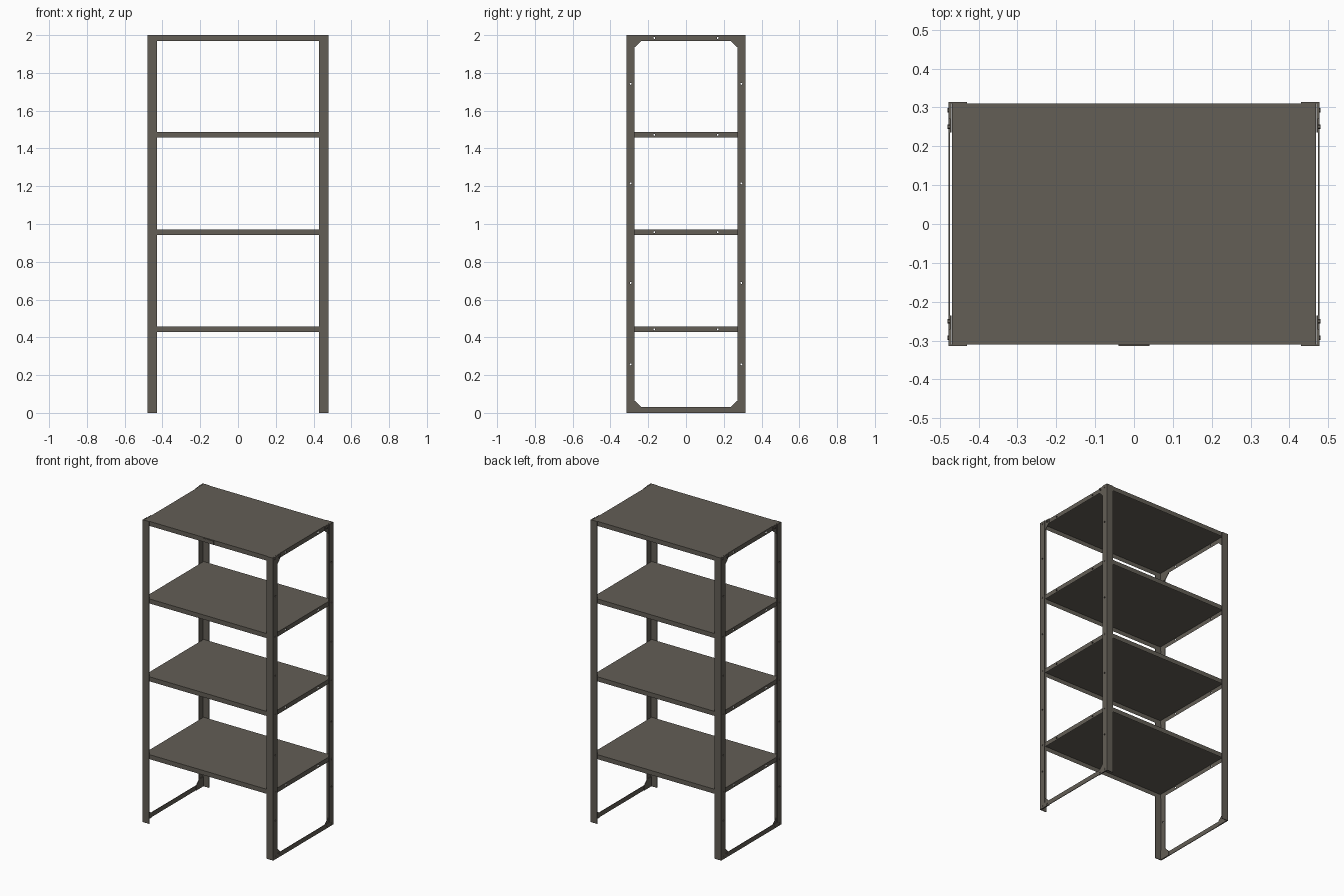
import bpy, bmesh
from mathutils import Matrix, Vector

if "Cube" in bpy.data.objects:
    bpy.data.objects.remove(bpy.data.objects["Cube"])

X, Y, T = 0.478, 0.3145, 0.004          # outer half width, half depth, sheet thickness
LIP = 0.03                              # shelf and rail height
SHELF_TOPS = (0.457, 0.972, 1.487, 2.0)
POST_HOLES = (0.257, 0.688, 1.215, 1.742)
SIDES = ((-1, "right"), (1, "left"))
ENDS = ((-1, "front"), (1, "back"))

steel = bpy.data.materials.new("warm_grey_steel")
steel.use_nodes = True
color = (0.125, 0.112, 0.093, 1)
steel.diffuse_color = color
steel.node_tree.nodes["Principled BSDF"].inputs["Base Color"].default_value = color


def finish(name, bm):
    bmesh.ops.recalc_face_normals(bm, faces=bm.faces)
    mesh = bpy.data.meshes.new(name)
    bm.to_mesh(mesh)
    bm.free()
    obj = bpy.data.objects.new(name, mesh)
    bpy.context.collection.objects.link(obj)
    mesh.materials.append(steel)
    return obj


def prism(name, points, offset):
    """Extrude a flat outline along an offset."""
    bm = bmesh.new()
    face = bm.faces.new([bm.verts.new(p) for p in points])
    result = bmesh.ops.extrude_face_region(bm, geom=[face], use_keep_orig=True)
    verts = [g for g in result["geom"] if isinstance(g, bmesh.types.BMVert)]
    bmesh.ops.translate(bm, vec=Vector(offset), verts=verts)
    return finish(name, bm)


def add_box(bm, lo, hi):
    lo, hi = Vector(lo), Vector(hi)
    matrix = Matrix.Translation((lo + hi) / 2) @ Matrix.Diagonal((hi - lo).to_4d())
    bmesh.ops.create_cube(bm, size=1, matrix=matrix)


def add_rod(bm, center, radius, length, sides=12):
    """Cylinder lying along x."""
    matrix = Matrix.Translation(center) @ Matrix.Rotation(1.5707963, 4, "Y")
    bmesh.ops.create_cone(bm, cap_ends=True, segments=sides, radius1=radius,
                          radius2=radius, depth=length, matrix=matrix)


# Drill bits for the through holes in posts and shelf lips
bm = bmesh.new()
for sx, _ in SIDES:
    for sy, _ in ENDS:
        for z in POST_HOLES:
            add_rod(bm, (sx * X, sy * 0.293, z), 0.005, 0.06)
        for top in SHELF_TOPS:
            add_rod(bm, (sx * X, sy * 0.168, top - LIP / 2), 0.005, 0.06)
drill = finish("hole_cutter", bm)
drill.hide_render = True
drill.hide_viewport = True
drill.display_type = "WIRE"


def drill_holes(obj):
    mod = obj.modifiers.new("holes", "BOOLEAN")
    mod.operation = "DIFFERENCE"
    mod.solver = "EXACT"
    mod.object = drill


# Angle section corner posts
for sx, side in SIDES:
    for sy, end in ENDS:
        angle = [(X, Y), (X - 0.048, Y), (X - 0.048, Y - T), (X - T, Y - T),
                 (X - T, Y - 0.043), (X, Y - 0.043)]
        post = prism(f"{end}_{side}_post", [(sx * x, sy * y, 0) for x, y in angle], (0, 0, 2))
        drill_holes(post)

# Folded tray shelves, open underneath
SX, SY = 0.469, Y - T
for i, top in enumerate(SHELF_TOPS):
    bm = bmesh.new()
    bmesh.ops.create_cube(bm, size=1, matrix=Matrix.Translation((0, 0, top - LIP / 2))
                          @ Matrix.Diagonal((2 * SX, 2 * SY, LIP, 1)))
    bottom = min(bm.faces, key=lambda f: f.calc_center_median().z)
    bmesh.ops.inset_region(bm, faces=[bottom], thickness=T)
    bmesh.ops.translate(bm, vec=(0, 0, LIP - T), verts=bottom.verts)
    drill_holes(finish(f"shelf_{i + 1}", bm))

for sx, side in SIDES:
    # Foot rail joining the two posts of each end
    bm = bmesh.new()
    a, b = sorted((sx * (X - T), sx * X))
    add_box(bm, (a, -Y + 0.043, 0), (b, Y - 0.043, LIP))
    finish(f"{side}_foot_rail", bm)

    # Corner gussets inside the posts, at foot and top
    for sy, end in ENDS:
        outline = [(Y - T, 0), (0.235, 0), (0.235, LIP), (0.27, 0.064), (Y - T, 0.064)]
        for level in ("lower", "upper"):
            points = [(sx * (X - T), sy * y, z if level == "lower" else 2 - z)
                      for y, z in outline]
            prism(f"{level}_{end}_{side}_gusset", points, (-sx * T, 0, 0))

    # Bolt heads
    bm = bmesh.new()
    for sy, _ in ENDS:
        for z in [LIP / 2] + [top - LIP / 2 for top in SHELF_TOPS]:
            add_rod(bm, (sx * (X - 0.002), sy * 0.293, z), 0.006, 0.008, 6)
        for z in (LIP / 2, 2 - LIP / 2):
            add_rod(bm, (sx * (X - 0.002), sy * 0.25, z), 0.006, 0.008, 6)
    finish(f"{side}_bolts", bm)

# Blank plate on the front lip of the top shelf
bm = bmesh.new()
add_box(bm, (-0.04, -Y, 1.974), (0.04, -SY, 1.996))
finish("front_plate", bm)
